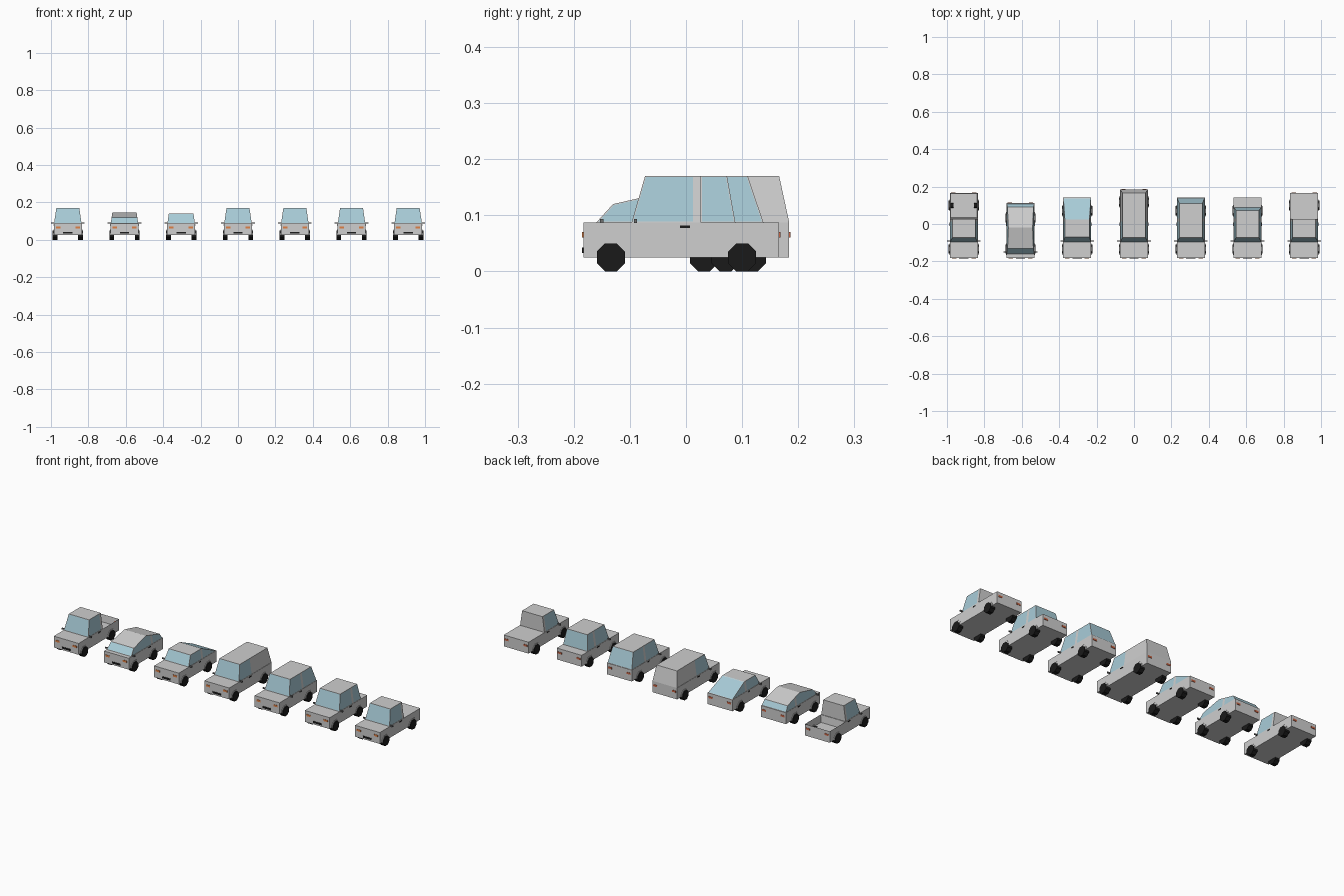
import bpy, bmesh, math
from mathutils import Vector

cube = bpy.data.objects.get("Cube")
if cube:
    bpy.data.objects.remove(cube, do_unlink=True)


def material(name, rgb):
    m = bpy.data.materials.new(name)
    m.use_nodes = True
    m.diffuse_color = (*rgb, 1)
    shader = next(n for n in m.node_tree.nodes if n.type == 'BSDF_PRINCIPLED')
    shader.inputs["Base Color"].default_value = (*rgb, 1)
    return m


PAINT = material("light_grey_paint", (0.62, 0.62, 0.62))
GLASS = material("pale_blue_glass", (0.39, 0.60, 0.68))
BLACK = material("black_rubber", (0.01, 0.01, 0.01))
TRIM = material("dark_grey_trim", (0.16, 0.16, 0.16))
AMBER = material("amber_lens", (0.75, 0.22, 0.06))
RED = material("red_lens", (0.58, 0.13, 0.06))

FRONT, BELT, SILL, HALF = -0.183, 0.087, 0.025, 0.075
FRONT_AXLE = -0.134


def finish(bm, name, x, mats):
    bmesh.ops.recalc_face_normals(bm, faces=bm.faces)
    mesh = bpy.data.meshes.new(name)
    bm.to_mesh(mesh)
    bm.free()
    for m in mats:
        mesh.materials.append(m)
    ob = bpy.data.objects.new(name, mesh)
    ob.location.x = x
    bpy.context.collection.objects.link(ob)
    return ob


def add_box(bm, lo, hi):
    lo, hi = Vector(lo), Vector(hi)
    for v in bmesh.ops.create_cube(bm, size=1)["verts"]:
        v.co = (lo + hi) / 2 + v.co * (hi - lo)


def pair_of_boxes(name, x, lo, hi, mat):
    # mirrored boxes on both sides of the car
    bm = bmesh.new()
    add_box(bm, lo, hi)
    add_box(bm, (-hi[0], lo[1], lo[2]), (-lo[0], hi[1], hi[2]))
    finish(bm, name, x, [mat])


def add_prism(bm, outline, x0, x1):
    # outline in y and z, extruded across x
    face = bm.faces.new([bm.verts.new((x0, y, z)) for y, z in outline])
    out = bmesh.ops.extrude_face_region(bm, geom=[face])["geom"]
    for v in out:
        if isinstance(v, bmesh.types.BMVert):
            v.co.x = x1


def octagon(y, z, flat):
    r = flat / math.cos(math.pi / 8)
    return [(y + r * math.cos(a), z + r * math.sin(a))
            for a in (math.pi / 8 + i * math.pi / 4 for i in range(8))]


def split(bm, y):
    bmesh.ops.bisect_plane(bm, geom=bm.verts[:] + bm.edges[:] + bm.faces[:],
                           plane_co=(0, y, 0), plane_no=(0, 1, 0))


def lower_body(name, x, rear, bed):
    bm = bmesh.new()
    add_box(bm, (-HALF, FRONT, SILL), (HALF, rear, BELT))
    if bed:
        # sunken cargo bed
        split(bm, bed)
        bm.normal_update()
        top = [f for f in bm.faces
               if f.normal.z > 0.9 and f.calc_center_median().y > bed]
        bmesh.ops.inset_individual(bm, faces=top, thickness=0.006)
        for f in top:
            for v in f.verts:
                v.co.z -= 0.04
    finish(bm, name + "_body", x, [PAINT])


def cabin(name, x, profile, pillars, side_end, rear_glass):
    bm = bmesh.new()
    rows = []
    for y, z in profile:
        w = 0.0735 - 0.145 * (z - BELT)
        rows.append([bm.verts.new((s * w, y, z)) for s in (-1, 1)])
    for a, b in zip(rows, rows[1:] + rows[:1]):
        bm.faces.new((a[0], a[1], b[1], b[0]))
    for s in (0, 1):
        bm.faces.new([r[s] for r in rows])
    for y in pillars:
        split(bm, y)
    bmesh.ops.recalc_face_normals(bm, faces=bm.faces)

    def is_window(f):
        ys = [v.co.y for v in f.verts]
        if abs(f.normal.x) > 0.7:
            return max(ys) - min(ys) > 0.02 and f.calc_center_median().y < side_end
        return f.normal.y < -0.35 or (rear_glass and f.normal.y > 0.35)

    windows = [f for f in bm.faces if is_window(f)]
    bmesh.ops.inset_individual(bm, faces=windows, thickness=0.0022,
                               use_even_offset=True)
    for f in windows:
        f.material_index = 1
    finish(bm, name + "_cabin", x, [PAINT, GLASS])


def running_gear(name, x, rear_axle):
    wheels, arches = bmesh.new(), bmesh.new()
    for y in (FRONT_AXLE, rear_axle):
        arch = [(py, max(pz, SILL)) for py, pz in octagon(y, 0.025, 0.031)]
        arch = [p for p in arch if p[1] > SILL]
        arch = [(max(p[0] for p in arch), SILL)] + arch
        arch.append((min(p[0] for p in arch), SILL))
        for s in (-1, 1):
            add_prism(wheels, octagon(y, 0.025, 0.025), s * 0.055, s * 0.081)
            add_prism(arches, arch, s * 0.07, s * 0.0775)
    finish(wheels, name + "_wheels", x, [BLACK])
    finish(arches, name + "_wheel_arches", x, [PAINT])


def car(name, x, rear, rear_axle, profile, pillars=(), side_end=1,
        rear_glass=True, bed=None, mirror=-0.09):
    lower_body(name, x, rear, bed)
    cabin(name, x, profile, pillars, side_end, rear_glass)
    running_gear(name, x, rear_axle)
    # lamps, mirrors and handles
    pair_of_boxes(name + "_front_lamps", x, (0.04, FRONT - 0.002, 0.06),
                  (0.064, FRONT + 0.002, 0.07), AMBER)
    pair_of_boxes(name + "_tail_lamps", x, (0.045, rear - 0.002, 0.06),
                  (0.068, rear + 0.002, 0.07), RED)
    pair_of_boxes(name + "_mirrors", x, (0.07, mirror - 0.003, 0.086),
                  (0.09, mirror + 0.003, 0.093), TRIM)
    pair_of_boxes(name + "_door_handles", x, (0.073, -0.011, 0.077),
                  (0.0765, 0.007, 0.082), BLACK)
    # front grille plate
    bm = bmesh.new()
    add_box(bm, (-0.025, FRONT - 0.002, 0.033), (0.025, FRONT + 0.002, 0.043))
    finish(bm, name + "_grille", x, [BLACK])


# cabin side profiles, front to rear
ROOF = 0.17
screen = [(-0.097, BELT), (-0.073, ROOF)]
cab = screen + [(0.027, ROOF), (0.027, BELT)]
van = screen + [(0.166, ROOF), (0.184, BELT)]
wagon = screen + [(0.11, ROOF), (0.138, BELT)]
saloon = screen + [(0.073, ROOF), (0.088, BELT)]
coupe = [(-0.097, BELT), (-0.07, 0.14), (0.025, 0.14), (0.138, BELT)]
wedge = [(-0.16, BELT), (-0.13, 0.12), (-0.02, 0.145), (0.09, 0.115), (0.108, BELT)]
door_post = (0.015, 0.026)

car("open_pickup", -0.91, 0.166, 0.10, cab, door_post[:1], rear_glass=False, bed=0.03)
car("wedge_car", -0.607, 0.112, 0.032, wedge, door_post, mirror=-0.15)
car("coupe", -0.304, 0.141, 0.07, coupe, door_post)
car("van", 0, 0.184, 0.118, van, door_post[:1], side_end=0.015, rear_glass=False)
car("wagon", 0.304, 0.141, 0.07, wagon, door_post)
car("saloon", 0.607, 0.141, 0.07, saloon, door_post)
car("covered_pickup", 0.91, 0.166, 0.10, cab, door_post[:1], rear_glass=False)
